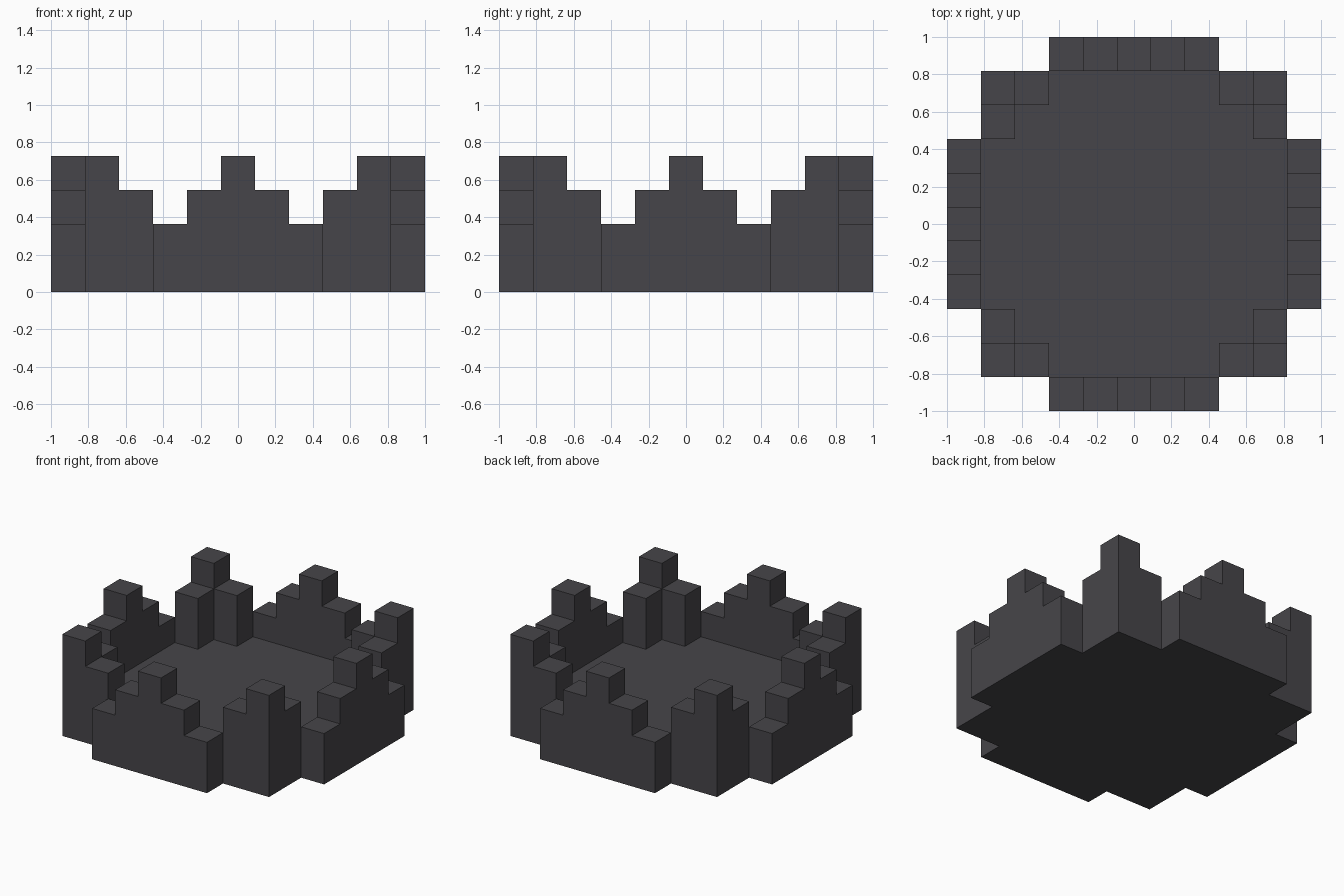
import bpy
import bmesh
from math import pi
from mathutils import Matrix, Vector

cube = bpy.data.objects.get("Cube")
if cube:
    bpy.data.objects.remove(cube, do_unlink=True)

U = 2 / 11  # one block

stone = bpy.data.materials.new("dark_grey_stone")
stone.use_nodes = True
colour = (0.062, 0.060, 0.067, 1)
stone.diffuse_color = colour
stone.node_tree.nodes["Principled BSDF"].inputs["Base Color"].default_value = colour


def extrude(bm, points, direction):
    """Extrude a closed outline, given in blocks, along a direction."""
    face = bm.faces.new([bm.verts.new(p) for p in points])
    result = bmesh.ops.extrude_face_region(bm, geom=[face], use_keep_orig=True)
    moved = [v for v in result["geom"] if isinstance(v, bmesh.types.BMVert)]
    bmesh.ops.translate(bm, verts=moved, vec=Vector(direction))


def finish(name, bm, turn=0):
    """Turn and scale the part about the centre and make it an object."""
    bmesh.ops.recalc_face_normals(bm, faces=bm.faces)
    bm.transform(Matrix.Rotation(turn * pi / 2, 4, "Z") @ Matrix.Scale(U, 4))
    mesh = bpy.data.meshes.new(name)
    bm.to_mesh(mesh)
    bm.free()
    mesh.materials.append(stone)
    bpy.context.collection.objects.link(bpy.data.objects.new(name, mesh))


# Floor slab with stepped corners
quarter = [(4.5, 2.5), (3.5, 2.5), (3.5, 3.5), (2.5, 3.5), (2.5, 4.5)]
outline = []
for turn in range(4):
    spin = Matrix.Rotation(turn * pi / 2, 3, "Z")
    outline += [spin @ Vector((x, y, 0)) for x, y in quarter]
bm = bmesh.new()
extrude(bm, outline, (0, 0, 1))
finish("floor", bm)

# Stepped wall on each side, rising to a peak in the middle
half = [(0.5, 4), (0.5, 3), (1.5, 3), (1.5, 2), (2.5, 2), (2.5, 0)]
profile = [(-x, z) for x, z in reversed(half)] + half
for turn, side in enumerate(("front", "left", "back", "right")):
    bm = bmesh.new()
    extrude(bm, [(x, -5.5, z) for x, z in profile], (0, 1, 0))
    finish(side + "_wall", bm, turn)

# L-shaped corner towers with a raised block at the outer corner
base = [(4.5, 4.5), (2.5, 4.5), (2.5, 3.5), (3.5, 3.5), (3.5, 2.5), (4.5, 2.5)]
cap = [(4.5, 4.5), (3.5, 4.5), (3.5, 3.5), (4.5, 3.5)]
for turn, corner in enumerate(("back_left", "back_right", "front_right", "front_left")):
    bm = bmesh.new()
    extrude(bm, [(x, y, 0) for x, y in base], (0, 0, 3))
    extrude(bm, [(x, y, 3) for x, y in cap], (0, 0, 1))
    finish(corner + "_tower", bm, turn)
